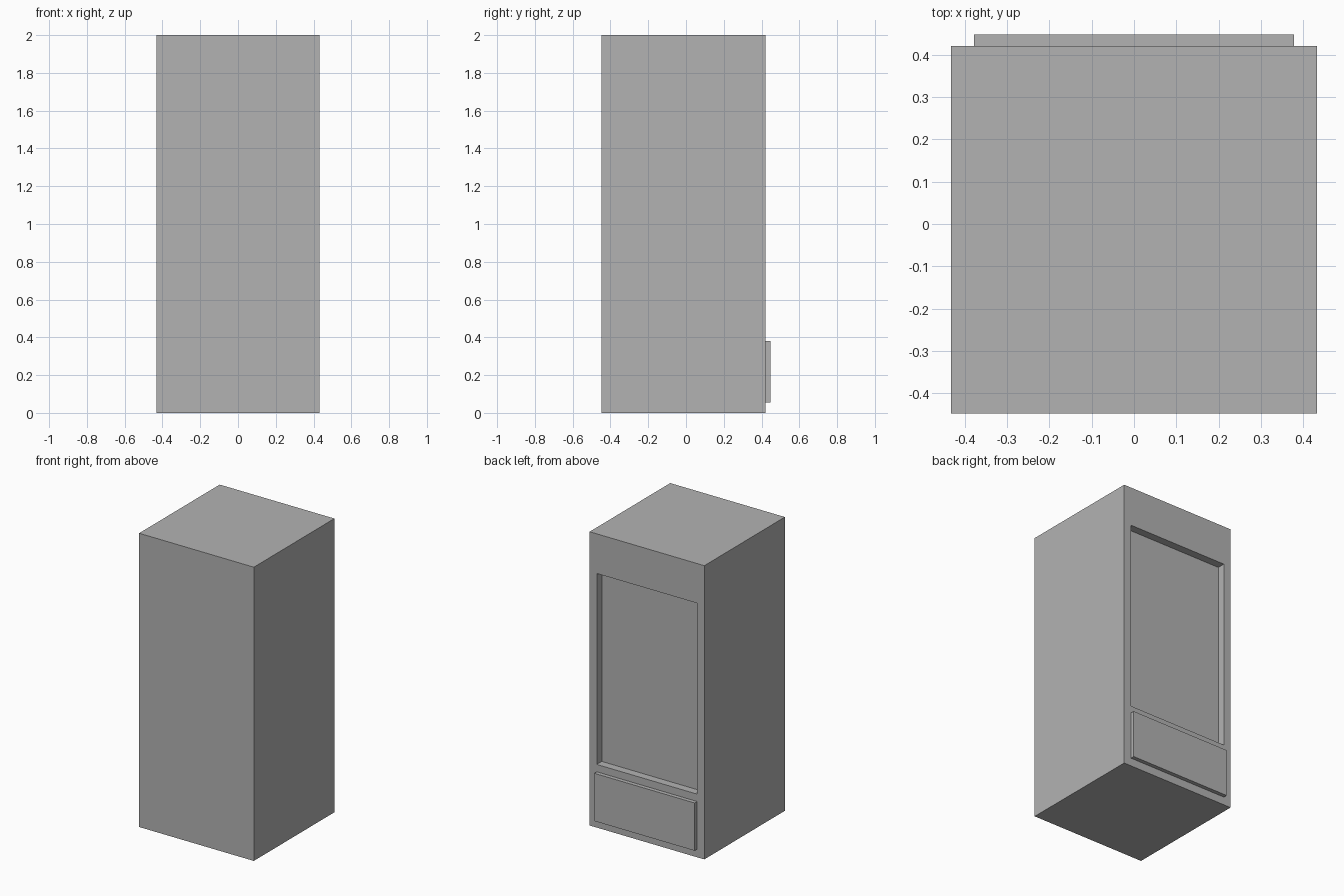
import bpy
import bmesh
from mathutils import Matrix, Vector

if "Cube" in bpy.data.objects:
    bpy.data.objects.remove(bpy.data.objects["Cube"])

grey = bpy.data.materials.new("plain_grey")
grey.diffuse_color = (0.45, 0.45, 0.45, 1)
grey.use_nodes = True
grey.node_tree.nodes["Principled BSDF"].inputs["Base Color"].default_value = grey.diffuse_color


def box(name, lo, hi):
    """Flat-sided box between two opposite corners."""
    lo, hi = Vector(lo), Vector(hi)
    bm = bmesh.new()
    bmesh.ops.create_cube(bm, size=1, matrix=Matrix.Translation((lo + hi) / 2)
                          @ Matrix.Diagonal((*(hi - lo), 1)))
    mesh = bpy.data.meshes.new(name)
    bm.to_mesh(mesh)
    bm.free()
    mesh.materials.append(grey)
    obj = bpy.data.objects.new(name, mesh)
    bpy.context.collection.objects.link(obj)
    return obj


HALF_W, FRONT, BACK = 0.432, -0.447, 0.42
PANEL_W, DEPTH = 0.378, 0.054

# Cabinet body
cabinet = box("cabinet", (-HALF_W, FRONT, 0), (HALF_W, BACK, 2))

# Tall recessed window cut into the back face
cutter = box("window_cutter", (-PANEL_W, BACK - DEPTH, 0.43), (PANEL_W, BACK + 0.1, 1.73))
cutter.hide_render = True
cutter.hide_set(True)
cut = cabinet.modifiers.new("window_recess", 'BOOLEAN')
cut.operation = 'DIFFERENCE'
cut.solver = 'EXACT'
cut.object = cutter

# Raised lower panel
box("lower_panel", (-PANEL_W, BACK, 0.055), (PANEL_W, BACK + 0.027, 0.38))
